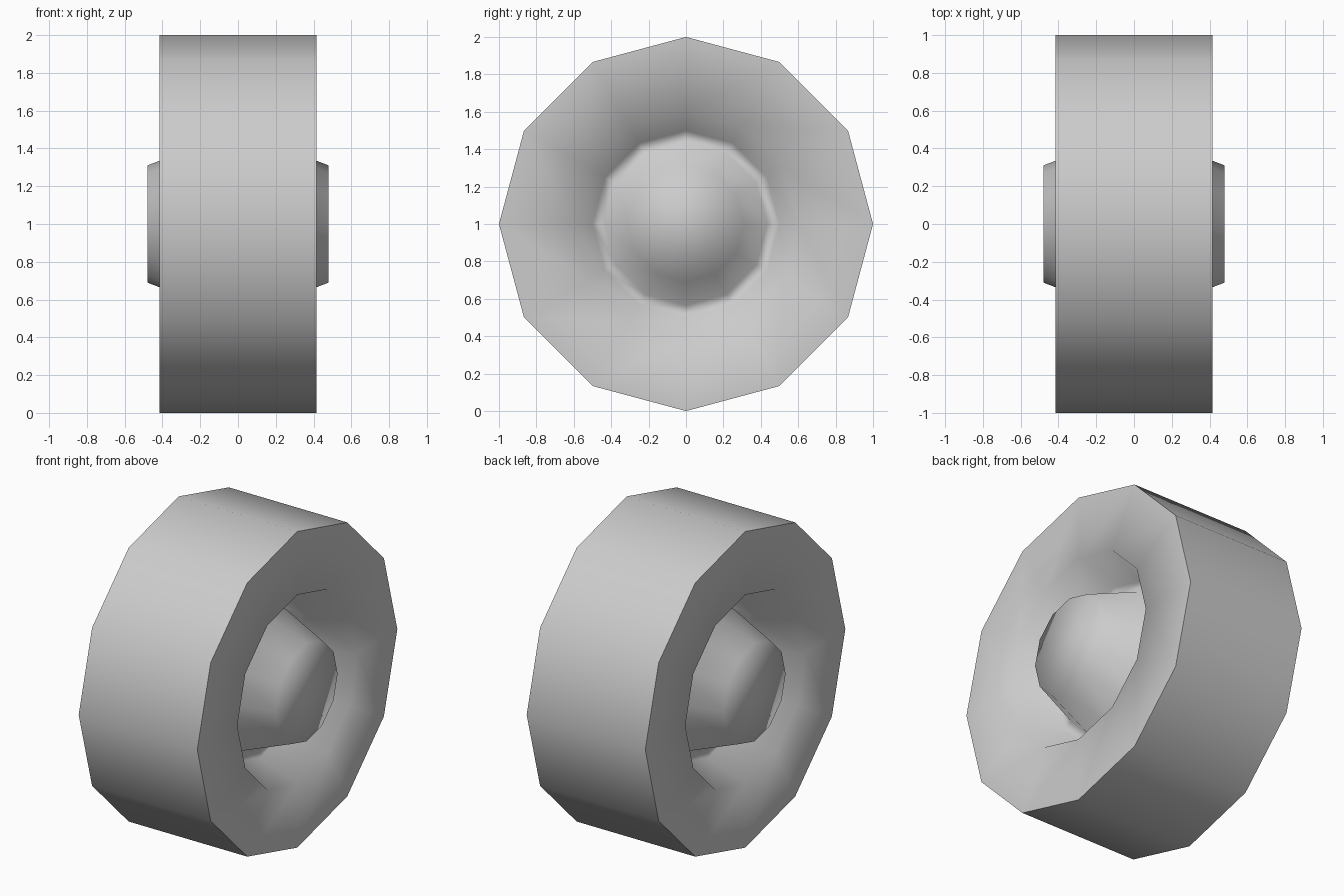
import bpy, bmesh
from math import sin, cos, pi, radians

if "Cube" in bpy.data.objects:
    bpy.data.objects.remove(bpy.data.objects["Cube"])

SIDES = 12

# half profile (x, radius) from hub cap to outer rim
half = [(0.48, 0.31), (0.155, 0.435), (0.155, 0.50), (0.415, 0.60), (0.415, 1.0)]
profile = half + [(-x, r) for x, r in reversed(half)]

# spin the profile around the x axis
bm = bmesh.new()
rings = [[bm.verts.new((x, r * sin(2 * pi * i / SIDES), 1 + r * cos(2 * pi * i / SIDES)))
          for i in range(SIDES)] for x, r in profile]
for a, b in zip(rings, rings[1:]):
    for i in range(SIDES):
        j = (i + 1) % SIDES
        bm.faces.new((a[i], a[j], b[j], b[i]))

# flat hub caps
bm.faces.new(rings[0])
bm.faces.new(rings[-1])
bmesh.ops.recalc_face_normals(bm, faces=bm.faces[:])

mesh = bpy.data.meshes.new("wheel")
bm.to_mesh(mesh)
bm.free()
wheel = bpy.data.objects.new("wheel", mesh)
bpy.context.collection.objects.link(wheel)

# smooth dish and hub, crisp tread edge
bpy.context.view_layer.objects.active = wheel
wheel.select_set(True)
bpy.ops.object.shade_smooth_by_angle(angle=radians(80))
